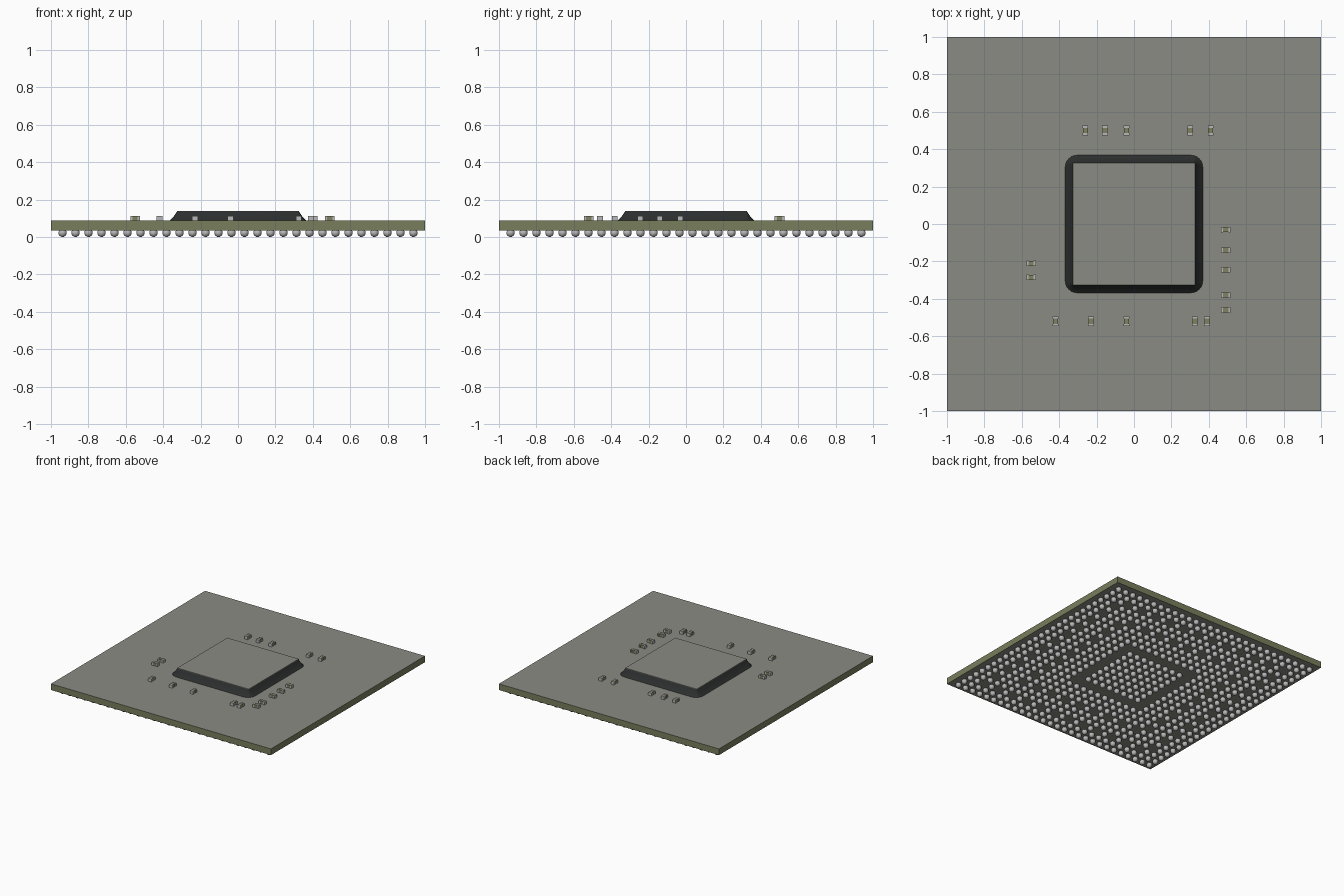
import bpy, bmesh, math
from mathutils import Matrix, Vector

if "Cube" in bpy.data.objects:
    bpy.data.objects.remove(bpy.data.objects["Cube"])


def material(name, rgb, rough=0.6):
    m = bpy.data.materials.new(name)
    m.use_nodes = True
    m.diffuse_color = (*rgb, 1)
    bsdf = m.node_tree.nodes["Principled BSDF"]
    bsdf.inputs["Base Color"].default_value = (*rgb, 1)
    bsdf.inputs["Roughness"].default_value = rough
    return m


GREY = material("warm grey coating", (0.26, 0.26, 0.23))
OLIVE = material("olive laminate", (0.19, 0.21, 0.11))
BLACK = material("black underfill", (0.025, 0.028, 0.028))
SOLDER = material("solder silver", (0.48, 0.48, 0.49))
CERAMIC = material("capacitor olive", (0.22, 0.22, 0.12))

BOARD_BOTTOM, BOARD_TOP = 0.036, 0.087
DIE, DIE_TOP = 0.325, 0.14


def add_box(bm, center, size, slot=0):
    mat = Matrix.Translation(center) @ Matrix.Diagonal((*size, 1))
    verts = bmesh.ops.create_cube(bm, size=1, matrix=mat)["verts"]
    for f in {f for v in verts for f in v.link_faces}:
        f.material_index = slot


def link(mesh, name, mats):
    for m in mats:
        mesh.materials.append(m)
    obj = bpy.data.objects.new(name, mesh)
    bpy.context.collection.objects.link(obj)


def finish(bm, name, mats):
    mesh = bpy.data.meshes.new(name)
    bm.to_mesh(mesh)
    bm.free()
    link(mesh, name, mats)


# Board: grey on its two faces, olive around the edge
bm = bmesh.new()
add_box(bm, (0, 0, (BOARD_BOTTOM + BOARD_TOP) / 2), (2, 2, BOARD_TOP - BOARD_BOTTOM))
bm.normal_update()
for f in bm.faces:
    f.material_index = 0 if abs(f.normal.z) > 0.5 else 1
finish(bm, "board", [GREY, OLIVE])

# Silicon die
bm = bmesh.new()
add_box(bm, (0, 0, (BOARD_TOP + DIE_TOP) / 2), (2 * DIE, 2 * DIE, DIE_TOP - BOARD_TOP))
finish(bm, "die", [GREY])


# Underfill: concave skirt lofted through rounded squares
def rounded_square(half, radius, z, steps=6):
    points = []
    for q in range(4):
        corner = Matrix.Rotation(q * math.pi / 2, 3, "Z") @ Vector((half - radius, half - radius, 0))
        for s in range(steps + 1):
            a = (q + s / steps) * math.pi / 2
            points.append((corner.x + radius * math.cos(a), corner.y + radius * math.sin(a), z))
    return points


bm = bmesh.new()
rings = []
for offset, z in ((0.043, BOARD_TOP), (0.030, 0.097), (0.017, 0.112), (0.007, 0.127), (0.001, 0.136)):
    rings.append([bm.verts.new(p) for p in rounded_square(DIE + offset, 0.004 + 1.4 * offset, z)])
for low, high in zip(rings, rings[1:]):
    for i in range(len(low)):
        j = (i + 1) % len(low)
        bm.faces.new((low[i], low[j], high[j], high[i])).smooth = True
finish(bm, "underfill", [BLACK])


# Capacitors: ceramic body between two silver end caps
def capacitor(x, y, along_x):
    bm = bmesh.new()
    turn = (lambda a, b, c: (a, b, c)) if along_x else (lambda a, b, c: (b, a, c))
    mid = Vector((x, y, BOARD_TOP + 0.0125))
    add_box(bm, mid, turn(0.03, 0.027, 0.023), 0)
    for side in (-1, 1):
        add_box(bm, mid + Vector(turn(side * 0.02, 0, 0)), turn(0.012, 0.03, 0.025), 1)
    finish(bm, "capacitor", [CERAMIC, SOLDER])


for x in (-0.26, -0.155, -0.04, 0.30, 0.41):
    capacitor(x, 0.50, False)
for x in (-0.42, -0.23, -0.04, 0.325, 0.39):
    capacitor(x, -0.52, False)
for y in (-0.03, -0.14, -0.245, -0.38, -0.46):
    capacitor(0.49, y, True)
for y in (-0.21, -0.285):
    capacitor(-0.55, y, True)

# One solder ball, repeated below
COUNT, PITCH, RADIUS = 28, 0.0695, 0.022
bm = bmesh.new()
bmesh.ops.create_uvsphere(bm, u_segments=12, v_segments=8, radius=RADIUS)
bm.verts.index_update()
ball_verts = [v.co.copy() for v in bm.verts]
ball_faces = [[v.index for v in f.verts] for f in bm.faces]
bm.free()

# Ball field: sparse outer rings, an empty moat and a full centre
verts, faces = [], []
for i in range(COUNT):
    for j in range(COUNT):
        ring = min(i, j, COUNT - 1 - i, COUNT - 1 - j)
        if ring == 9 or (ring in (2, 5) and (i + j) % 2):
            continue
        place = Vector((i - (COUNT - 1) / 2, j - (COUNT - 1) / 2, 0)) * PITCH
        place.z = RADIUS
        start = len(verts)
        verts.extend(place + co for co in ball_verts)
        faces.extend([start + k for k in face] for face in ball_faces)
balls = bpy.data.meshes.new("solder_balls")
balls.from_pydata(verts, [], faces)
balls.shade_smooth()
link(balls, "solder_balls", [SOLDER])
